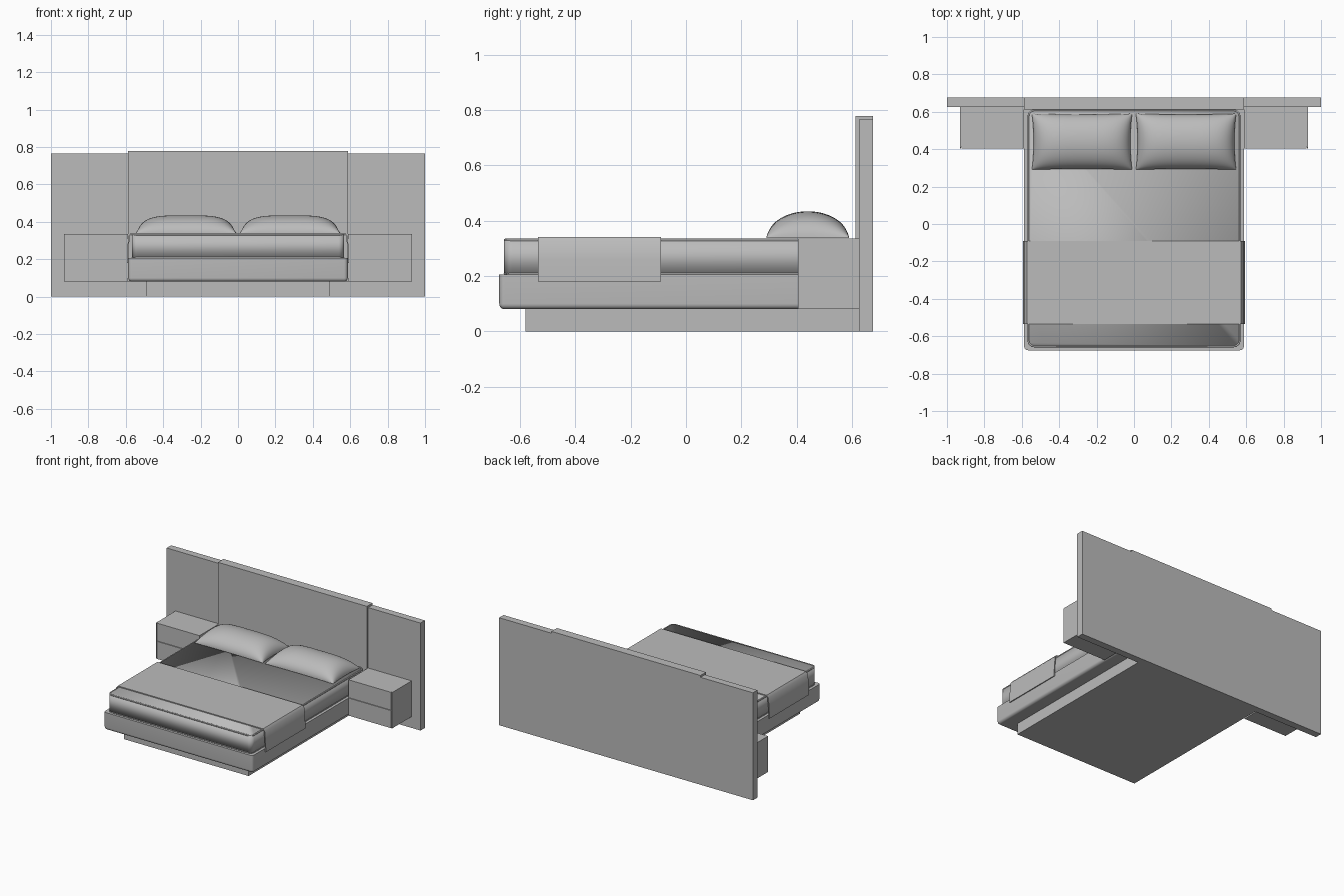
import bpy, bmesh, math
from mathutils import Vector

cube = bpy.data.objects.get("Cube")
if cube:
    bpy.data.objects.remove(cube, do_unlink=True)

grey = bpy.data.materials.new("soft_grey")
grey.use_nodes = True
colour = (0.5, 0.5, 0.5, 1)
grey.diffuse_color = colour
grey.node_tree.nodes["Principled BSDF"].inputs["Base Color"].default_value = colour


def finish(name, bm, smooth=None):
    """Turn a bmesh into a named object; smooth is an angle, or 180 for all."""
    bmesh.ops.recalc_face_normals(bm, faces=bm.faces)
    mesh = bpy.data.meshes.new(name)
    bm.to_mesh(mesh)
    bm.free()
    obj = bpy.data.objects.new(name, mesh)
    bpy.context.collection.objects.link(obj)
    mesh.materials.append(grey)
    if smooth:
        bpy.ops.object.select_all(action='DESELECT')
        obj.select_set(True)
        bpy.context.view_layer.objects.active = obj
        if smooth == 180:
            bpy.ops.object.shade_smooth()
        else:
            bpy.ops.object.shade_smooth_by_angle(angle=math.radians(smooth))
    return obj


def box_mesh(x, y, z):
    """Box from three (low, high) ranges."""
    bm = bmesh.new()
    bmesh.ops.create_cube(bm, size=1)
    for v in bm.verts:
        v.co = [r[0] if c < 0 else r[1] for c, r in zip(v.co, (x, y, z))]
    return bm


def box(name, x, y, z):
    return finish(name, box_mesh(x, y, z))


def bevel(bm, rule, radius, segments):
    edges = [e for e in bm.edges if rule(*(v.co for v in e.verts))]
    bmesh.ops.bevel(bm, geom=edges, offset=radius, segments=segments,
                    profile=0.5, affect='EDGES')


def upright(a, b):
    return abs(a.z - b.z) > 0.05


# Headboard: wide back panel with a thicker, taller centre
box("headboard_left_panel", (0.587, 1), (0.625, 0.675), (0, 0.765))
box("headboard_right_panel", (-1, -0.587), (0.625, 0.675), (0, 0.765))
box("headboard_lower_panel", (-0.587, 0.587), (0.625, 0.675), (0, 0.08))
box("headboard_centre_panel", (-0.587, 0.587), (0.613, 0.675), (0.08, 0.778))

# Plinth and bed frame with rounded foot corners and lower edges
box("plinth", (-0.49, 0.49), (-0.58, 0.625), (0, 0.08))
bm = box_mesh((-0.587, 0.587), (-0.675, 0.613), (0.08, 0.205))
bevel(bm, lambda a, b: (upright(a, b) and a.y < 0)
      or (max(a.z, b.z) < 0.1 and min(a.y, b.y) < 0), 0.02, 5)
finish("bed_frame", bm, 35)

# Mattress, smooth all over
bm = box_mesh((-0.567, 0.567), (-0.657, 0.61), (0.205, 0.333))
bevel(bm, upright, 0.03, 6)
finish("mattress", bm, 180)


def piping(name, z):
    """Thin cord around the mattress edge."""
    hx, y0, y1, r = 0.564, -0.654, 0.607, 0.03
    curve = bpy.data.curves.new(name, 'CURVE')
    curve.dimensions = '3D'
    curve.bevel_depth = 0.005
    curve.bevel_resolution = 2
    pts = []
    for i, (cx, cy) in enumerate(((hx - r, y1 - r), (r - hx, y1 - r),
                                  (r - hx, y0 + r), (hx - r, y0 + r))):
        for k in range(6):
            a = math.pi / 2 * (i + k / 5)
            pts.append((cx + r * math.cos(a), cy + r * math.sin(a), z, 1))
    spline = curve.splines.new('POLY')
    spline.points.add(len(pts) - 1)
    for p, co in zip(spline.points, pts):
        p.co = co
    spline.use_cyclic_u = True
    curve.materials.append(grey)
    bpy.context.collection.objects.link(bpy.data.objects.new(name, curve))


piping("mattress_top_piping", 0.33)
piping("mattress_bottom_piping", 0.208)

# Throw blanket: a strip folded down both sides
outer = [(-0.594, 0.18), (-0.592, 0.26), (-0.585, 0.325), (-0.572, 0.341)]
outer += [(-x, z) for x, z in reversed(outer)]
inner = [(x * 0.988, min(z, 0.334)) for x, z in reversed(outer)]
bm = bmesh.new()
face = bm.faces.new([bm.verts.new((x, -0.535, z)) for x, z in outer + inner])
ext = bmesh.ops.extrude_face_region(bm, geom=[face], use_keep_orig=True)
for v in ext["geom"]:
    if isinstance(v, bmesh.types.BMVert):
        v.co.y = -0.09
finish("throw_blanket", bm, 50)


def pillow(name, cx):
    """Domed cushion with a flat base and drawn-out corners."""
    n, hx, hy = 28, 0.268, 0.15
    bm = bmesh.new()
    bmesh.ops.create_grid(bm, x_segments=n, y_segments=n, size=1)
    for v in bm.verts:
        u, w = math.sin(v.co.x * math.pi / 2), math.sin(v.co.y * math.pi / 2)
        dome = (max(0, 1 - u ** 4) * max(0, 1 - w * w)) ** 0.5
        v.co = Vector((cx + hx * u * (1 - 0.035 * (1 - w * w)),
                       0.44 + hy * w * (1 - 0.03 * (1 - u * u)),
                       0.338 + 0.096 * dome))
    rim = [e for e in bm.edges if e.is_boundary]
    bmesh.ops.contextual_create(bm, geom=rim)
    finish(name, bm, 60)


pillow("right_pillow", -0.278)
pillow("left_pillow", 0.278)

# Nightstands: case with two drawer fronts, mirrored
for side, s in (("left", 1), ("right", -1)):
    def span(a, b):
        return tuple(sorted((s * a, s * b)))
    box(side + "_nightstand_case", span(0.587, 0.93), (0.411, 0.625), (0.08, 0.335))
    box(side + "_nightstand_outer_edge", span(0.926, 0.93), (0.405, 0.411), (0.08, 0.335))
    for level, z in (("lower", (0.08, 0.205)), ("upper", (0.21, 0.335))):
        box(side + "_" + level + "_drawer", span(0.587, 0.922), (0.405, 0.411), z)
